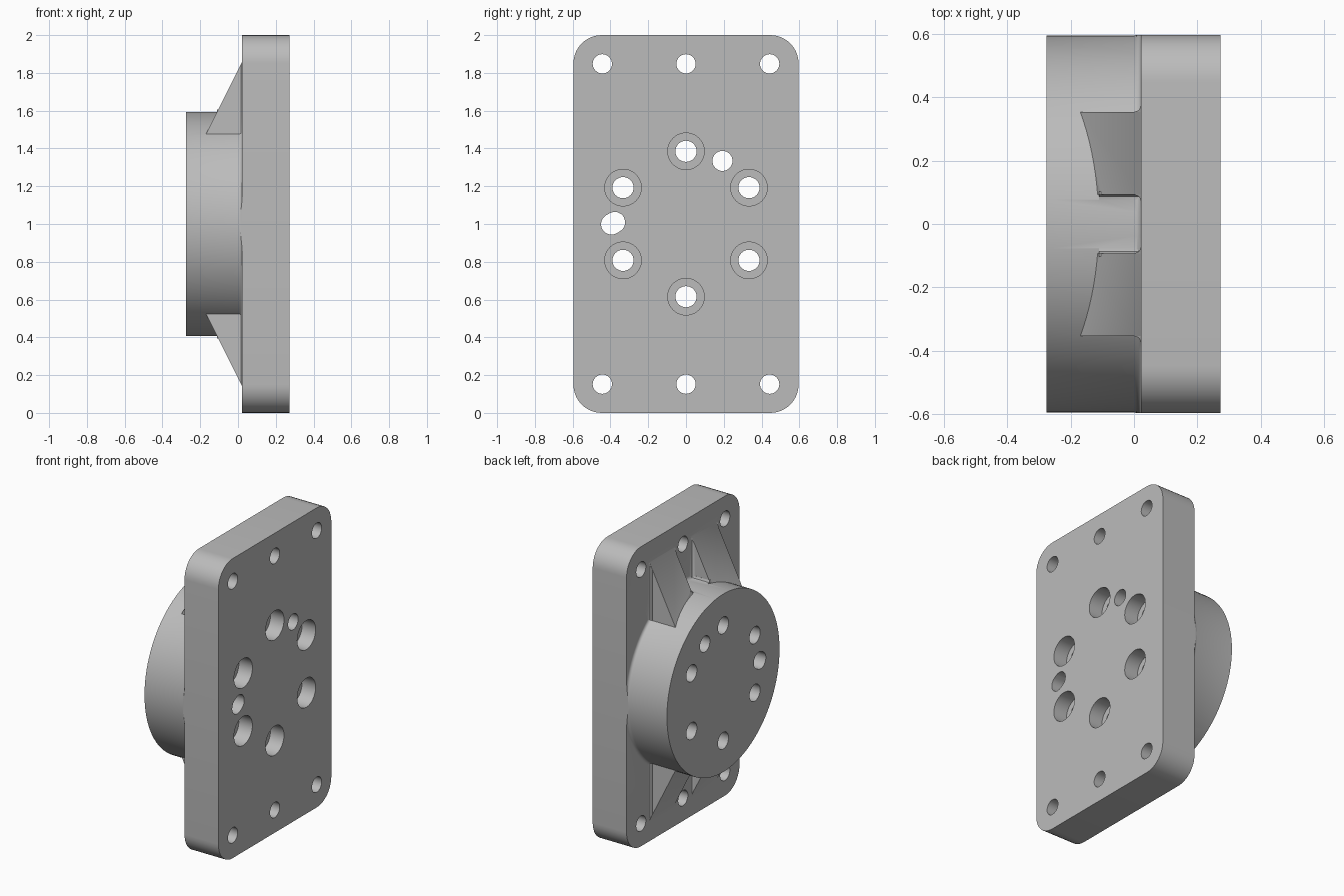
import bpy, bmesh, math
from mathutils import Vector

cube = bpy.data.objects.get("Cube")
if cube:
    bpy.data.objects.remove(cube, do_unlink=True)

HALF_Y, BOSS_R, MID_Z = 0.596, 0.594, 1.0
BACK, SEAT, FRONT = -0.275, 0.022, 0.272      # boss face, plate back, plate front
RIB_IN, RIB_OUT, FILLET = 0.093, 0.353, 0.02

grey = bpy.data.materials.new("light grey")
grey.use_nodes = True
grey.diffuse_color = (0.5, 0.5, 0.5, 1)
grey.node_tree.nodes["Principled BSDF"].inputs["Base Color"].default_value = (0.5, 0.5, 0.5, 1)


def loft(name, rings):
    """Closed solid through rings of equal point count."""
    bm = bmesh.new()
    loops = [[bm.verts.new(p) for p in ring] for ring in rings]
    n = len(loops[0])
    for a, b in zip(loops, loops[1:]):
        for i in range(n):
            j = (i + 1) % n
            bm.faces.new((a[i], a[j], b[j], b[i]))
    bm.faces.new(loops[0][::-1])
    bm.faces.new(loops[-1])
    bmesh.ops.recalc_face_normals(bm, faces=bm.faces)
    mesh = bpy.data.meshes.new(name)
    bm.to_mesh(mesh)
    bm.free()
    mesh.materials.append(grey)
    obj = bpy.data.objects.new(name, mesh)
    bpy.context.collection.objects.link(obj)
    return obj


def prism(name, outline, x0, x1):
    """Extrude a (y, z) outline along x."""
    return loft(name, [[(x, y, z) for y, z in outline] for x in (x0, x1)])


def arc(y, z, r, start, end, steps):
    angles = [math.radians(start + (end - start) * i / steps) for i in range(steps + 1)]
    return [(y + r * math.cos(a), z + r * math.sin(a)) for a in angles]


def circle(y, z, r, n=32):
    return arc(y, z, r, 0, 360, n)[:-1]


def combine(target, tool, operation):
    mod = target.modifiers.new(operation.lower(), 'BOOLEAN')
    mod.operation, mod.solver, mod.object = operation, 'EXACT', tool
    bpy.context.view_layer.objects.active = target
    bpy.ops.object.modifier_apply(modifier=mod.name)
    bpy.data.objects.remove(tool, do_unlink=True)


# Plate with rounded corners
R = 0.15
outline = []
for start, sy, sz in ((0, 1, 1), (90, -1, 1), (180, -1, -1), (270, 1, -1)):
    outline += arc(sy * (HALF_Y - R), MID_Z + sz * (1 - R), R, start, start + 90, 10)
body = prism("flange_plate", outline, SEAT, FRONT)

# Round boss with a filleted foot, trimmed to the plate width
profile = [(BACK, BOSS_R)]
for i in range(5):
    a = math.radians(90 * i / 4)
    profile.append((SEAT - FILLET + FILLET * math.sin(a), BOSS_R + FILLET * (1 - math.cos(a))))
profile.append((SEAT + 0.05, BOSS_R + FILLET))
boss = loft("boss", [[(x, y, z) for y, z in circle(0, MID_Z, r, 96)] for x, r in profile])
w = HALF_Y - 0.001
trim = prism("boss_trim", [(-w, 0), (w, 0), (w, 2), (-w, 2)], -1, 1)
combine(boss, trim, 'INTERSECT')
combine(body, boss, 'UNION')

# Four sloping ribs, each with a flared foot and a small inner corner fillet
for sy in (1, -1):
    for sz in (1, -1):
        def side(y, x_top=SEAT):
            # slope: from the plate down to inside the boss
            pts = [(0.07, 0.86), (SEAT, 0.86), (-0.17, 0.476), (-0.17, 0.3), (0.07, 0.3)]
            return [(x, sy * y, MID_Z + sz * z) for x, z in pts]
        combine(body, loft("rib", [side(RIB_IN), side(RIB_OUT)]), 'UNION')

        rings = []
        for x, grow in ((SEAT - FILLET, 0.0005), (SEAT - 0.3 * FILLET, 0.3 * FILLET),
                        (SEAT, FILLET), (0.06, FILLET)):
            top = 0.86 - 2 * max(SEAT - x, 0) - 0.001
            rings.append([(x, sy * y, MID_Z + sz * z) for y, z in
                          ((RIB_IN - grow, 0.4), (RIB_OUT + grow, 0.4),
                           (RIB_OUT + grow, top), (RIB_IN - grow, top))])
        combine(body, loft("rib_foot", rings), 'UNION')

        base = math.sqrt(BOSS_R ** 2 - RIB_IN ** 2)
        corner = [(RIB_IN + 0.01, base - 0.03), (RIB_IN + 0.01, base + FILLET),
                  (RIB_IN - 0.0005, base + FILLET), (RIB_IN - 0.3 * FILLET, base + 0.3 * FILLET),
                  (RIB_IN - FILLET, base + 0.002), (RIB_IN - FILLET, base - 0.03)]
        wedge = prism("rib_corner", [(sy * y, MID_Z + sz * z) for y, z in corner], -0.11, 0.05)
        combine(body, wedge, 'UNION')

# Plate mounting holes
cuts = [(circle(y, MID_Z + z, 0.051), -1) for y in (-0.443, 0, 0.443) for z in (-0.848, 0.848)]

# Bolt circle with counterbores from the front face
for k in range(6):
    a = math.radians(30 + 60 * k)
    y, z = 0.385 * math.cos(a), MID_Z + 0.385 * math.sin(a)
    cuts += [(circle(y, z, 0.056), -1), (circle(y, z, 0.097, 40), FRONT - 0.1)]

# Locating hole and tilted locating slot
cuts.append((circle(0.193, 1.334, 0.053), -1))
d = Vector((math.cos(math.radians(30)), math.sin(math.radians(30)))) * 0.01
slot = (arc(-0.386 + d.x, 1.004 + d.y, 0.055, -60, 120, 16)
        + arc(-0.386 - d.x, 1.004 - d.y, 0.055, 120, 300, 16))
cuts.append((slot, -1))

for shape, start in cuts:
    combine(body, prism("hole_cutter", shape, start, 1), 'DIFFERENCE')

# Smooth round walls, sharp edges kept
bpy.ops.object.select_all(action='DESELECT')
body.select_set(True)
bpy.context.view_layer.objects.active = body
bpy.ops.object.shade_smooth_by_angle(angle=math.radians(30))
